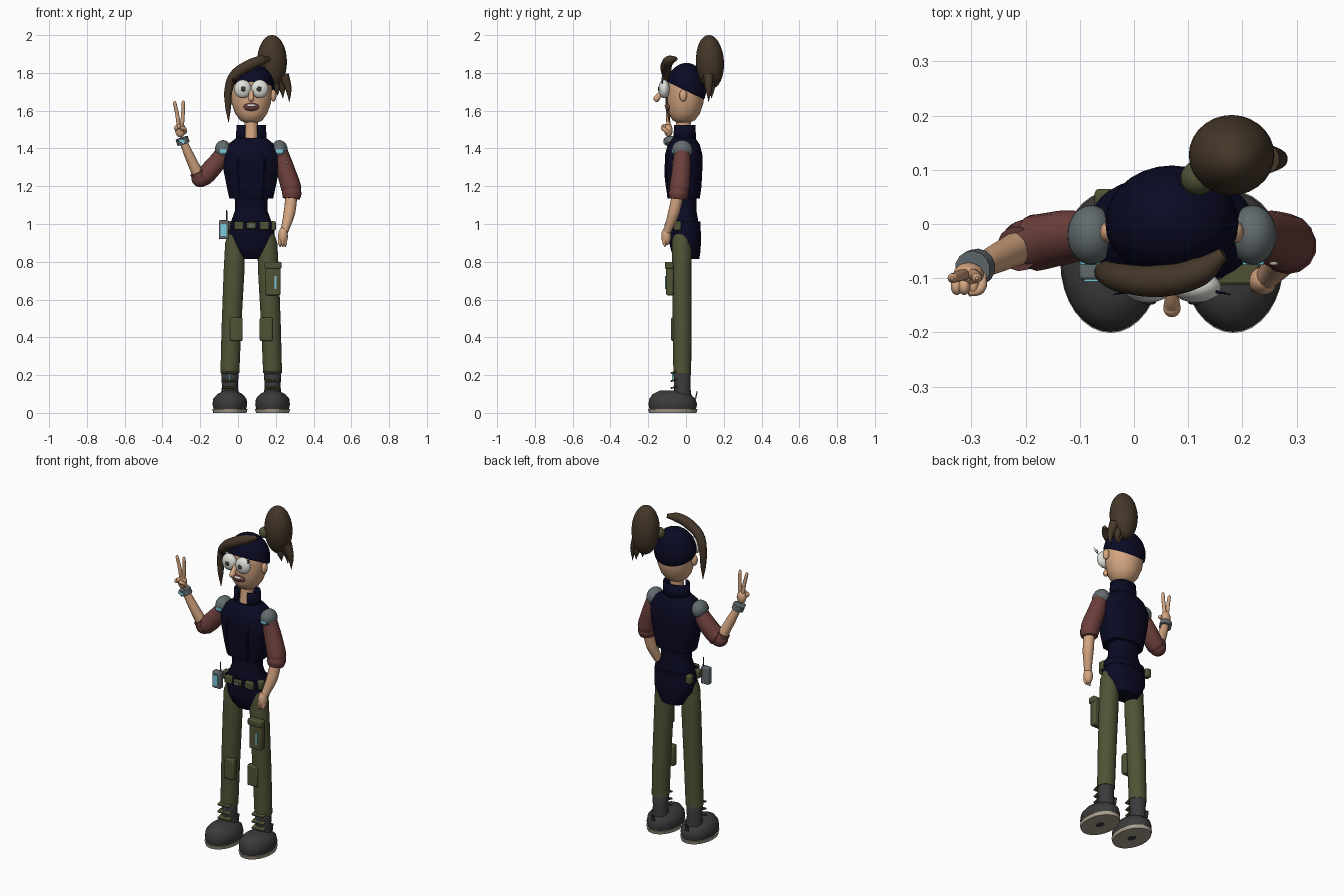
import bpy, bmesh
from math import sin, cos, pi, radians
from mathutils import Matrix, Vector, Euler

if "Cube" in bpy.data.objects:
    bpy.data.objects.remove(bpy.data.objects["Cube"], do_unlink=True)

CX = 0.07  # body centre line
parts = []


def material(name, r, g, b):
    m = bpy.data.materials.new(name)
    m.use_nodes = True
    m.diffuse_color = (r, g, b, 1)
    m.node_tree.nodes["Principled BSDF"].inputs["Base Color"].default_value = (r, g, b, 1)
    return m


navy = material("navy cloth", .003, .003, .017)
olive = material("olive cloth", .08, .085, .036)
rust = material("rust cloth", .15, .05, .045)
skin = material("skin", .66, .38, .22)
brown = material("brown hair", .06, .038, .022)
charcoal = material("charcoal", .043, .043, .045)
grey = material("steel grey", .12, .145, .155)
cyan = material("cyan light", .2, .6, .72)
white = material("eye white", .75, .75, .7)
beige = material("beige rubber", .4, .35, .27)


def add(name, mesh, mat):
    mesh.materials.clear()
    mesh.materials.append(mat)
    ob = bpy.data.objects.new(name, mesh)
    bpy.context.collection.objects.link(ob)
    parts.append(ob)
    return ob


def from_bmesh(name, bm, mat):
    bmesh.ops.recalc_face_normals(bm, faces=bm.faces)
    mesh = bpy.data.meshes.new(name)
    bm.to_mesh(mesh)
    bm.free()
    return add(name, mesh, mat)


def ball(name, loc, radii, mat, rot=(0, 0, 0), cut=None):
    bm = bmesh.new()
    m = Matrix.LocRotScale(Vector(loc), Euler(rot), Vector(radii))
    bmesh.ops.create_uvsphere(bm, u_segments=28, v_segments=16, radius=1, matrix=m)
    if cut:
        bmesh.ops.bisect_plane(bm, geom=bm.verts[:] + bm.edges[:] + bm.faces[:],
                               plane_co=cut[0], plane_no=cut[1], clear_outer=True)
    return from_bmesh(name, bm, mat)


def box(name, loc, size, mat, bevel=0.0, rot=(0, 0, 0)):
    bm = bmesh.new()
    m = Matrix.LocRotScale(Vector(loc), Euler(rot), Vector(size))
    bmesh.ops.create_cube(bm, size=1, matrix=m)
    ob = from_bmesh(name, bm, mat)
    if bevel:
        mod = ob.modifiers.new("Bevel", "BEVEL")
        mod.width, mod.segments = bevel, 2
    return ob


def loft(name, rings, mat, power=1.0, gap=0, n=32):
    """Stack horizontal ellipses (x, y, z, rx, ry); gap opens the front."""
    bm = bmesh.new()
    rows = []
    for x, y, z, rx, ry in rings:
        row = []
        for i in range(n):
            a = -pi / 2 + (gap + (2 * pi - 2 * gap) * i / (n - 1) if gap else 2 * pi * i / n)
            c, s = cos(a), sin(a)
            px = abs(c) ** power * (1 if c > 0 else -1)
            py = abs(s) ** power * (1 if s > 0 else -1)
            row.append(bm.verts.new((x + rx * px, y + ry * py, z)))
        rows.append(row)
    for lo, hi in zip(rows, rows[1:]):
        for i in range(n - 1 if gap else n):
            j = (i + 1) % n
            bm.faces.new((lo[i], lo[j], hi[j], hi[i]))
    if not gap:
        bm.faces.new(rows[0])
        bm.faces.new(rows[-1])
    return from_bmesh(name, bm, mat)


def tube(name, points, mat):
    """Tapered round tube through (x, y, z, radius) points."""
    cu = bpy.data.curves.new(name, "CURVE")
    cu.dimensions, cu.bevel_depth, cu.bevel_resolution = "3D", 1, 5
    cu.resolution_u, cu.use_fill_caps = 8, True
    sp = cu.splines.new("BEZIER")
    sp.bezier_points.add(len(points) - 1)
    for bp, (x, y, z, r) in zip(sp.bezier_points, points):
        bp.co, bp.radius = (x, y, z), r
        bp.handle_left_type = bp.handle_right_type = "AUTO"
    tmp = bpy.data.objects.new(name + "_path", cu)
    bpy.context.collection.objects.link(tmp)
    deps = bpy.context.evaluated_depsgraph_get()
    mesh = bpy.data.meshes.new_from_object(tmp.evaluated_get(deps))
    bpy.data.objects.remove(tmp, do_unlink=True)
    return add(name, mesh, mat)


# Legs and boots
for side, s in (("right", -1), ("left", 1)):
    fx = CX + s * .113
    loft(side + "_trouser_leg", [(fx, -.02, .21, .05, .047), (fx - s * .008, -.02, .45, .052, .05),
         (fx - s * .022, -.022, .75, .055, .052), (fx - s * .028, -.022, .9, .053, .052),
         (fx - s * .035, -.02, .96, .04, .045)], olive)
    loft(side + "_boot_shaft", [(fx, -.018, .08, .05, .048), (fx, -.02, .14, .042, .043),
         (fx, -.02, .225, .047, .046), (fx, -.02, .23, .043, .043)], charcoal)
    loft(side + "_boot_foot", [(fx, -.07, .015, .085, .122), (fx, -.07, .045, .092, .129),
         (fx, -.072, .075, .088, .122), (fx, -.078, .1, .066, .098), (fx, -.085, .118, .03, .055)], charcoal)
    loft(side + "_sole", [(fx, -.07, 0, .088, .126), (fx, -.07, .02, .093, .131)], beige)
    loft(side + "_sole_plug", [(fx, -.07, -.001, .02, .028), (fx, -.07, .004, .02, .028)], charcoal)
    box(side + "_heel_tab", (fx, .055, .095), (.02, .006, .04), charcoal, rot=(-.2, 0, 0))
    for z in (.135, .172, .215):
        box(side + "_boot_strap", (fx, -.064, z), (.078, .036, .009), olive, .003, (.25, 0, 0))
    box(side + "_boot_light", (fx, -.069, .192), (.007, .008, .04), cyan)
    kx = fx - s * .034
    box(side + "_knee_pad", (kx, -.062, .443), (.068, .035, .125), olive, .008)

# Thigh pocket
box("thigh_pocket", (.185, -.085, .71), (.08, .04, .175), olive, .008)
box("thigh_pocket_flap", (.185, -.09, .782), (.09, .044, .036), olive, .006)
box("thigh_pocket_light", (.198, -.107, .69), (.009, .006, .068), cyan)

# Bodysuit, vest and collar
loft("bodysuit", [(CX, .01, .815, .07, .06), (CX, 0, .85, .095, .076), (CX, -.005, .9, .125, .084),
     (CX, -.005, .96, .124, .084), (CX, -.01, 1.0, .112, .078), (CX, -.01, 1.07, .086, .065),
     (CX, -.01, 1.12, .085, .065), (CX, -.01, 1.18, .1, .07)], navy, .8)
loft("vest", [(CX, -.012, 1.135, .116, .085), (CX, -.012, 1.2, .13, .094), (CX, -.012, 1.3, .15, .099),
     (CX, -.012, 1.37, .152, .098), (CX, -.012, 1.42, .125, .085), (CX, -.01, 1.455, .08, .06)], navy, .8)
for s in (-1, 1):
    tube("vest_seam", [(CX + s * .068, -.09, 1.4, .005), (CX + s * .07, -.109, 1.3, .005),
                       (CX + s * .063, -.094, 1.14, .005)], navy)
collar = loft("collar", [(CX, -.01, 1.435, .082, .064), (CX, -.01, 1.525, .078, .06)], navy, gap=radians(27))
mod = collar.modifiers.new("Thickness", "SOLIDIFY")
mod.thickness = .012

# Belt, pouches and radio
loft("belt", [(CX, -.01, .972, .126, .088), (CX, -.01, 1.012, .124, .087)], navy, .8)
box("belt_buckle", (CX, -.1, .992), (.05, .02, .035), olive, .005)
box("buckle_plate", (CX, -.112, .992), (.026, .006, .018), grey)
for x in (.005, .14):
    box("belt_pouch", (x, -.09, .992), (.05, .025, .045), olive, .006)
for x, y in ((-.05, -.04), (.183, -.045), (-.055, .045)):
    box("hip_pouch", (x, y, .99), (.035, .04, .05), olive, .008)
box("radio", (-.075, -.085, .97), (.052, .035, .1), grey, .006)
box("radio_screen", (-.077, -.103, .968), (.03, .006, .062), cyan)
tube("radio_antenna", [(-.06, -.08, 1.01, .004), (-.06, -.08, 1.075, .003)], charcoal)

# Head and face
loft("neck", [(CX, -.02, 1.425, .038, .045), (CX, -.015, 1.5, .036, .038), (CX, -.01, 1.6, .038, .04)], skin)
loft("head", [(CX, -.015, 1.535, .03, .03), (CX, -.012, 1.55, .06, .06), (CX, -.008, 1.585, .085, .082),
     (CX, -.003, 1.64, .104, .095), (CX, 0, 1.7, .112, .099), (CX, 0, 1.76, .108, .095),
     (CX, 0, 1.81, .08, .07), (CX, 0, 1.84, .03, .03)], skin)
ball("hair_cap", (CX, .002, 1.72), (.123, .106, .133), navy,
     cut=((CX, 0, 1.705), (0, -.48, -1)))
for s in (-1, 1):
    ball("ear", (CX + s * .117, -.015, 1.68), (.016, .02, .032), skin)
    ball("eye", (CX + s * .045, -.116, 1.715), (.046, .029, .049), white)
    ball("pupil", (CX + s * .042, -.144, 1.715), (.013, .005, .013), charcoal)
    for k in (0, 1):
        tube("eyelash", [(CX + s * .082, -.125, 1.745 + k * .012, .003),
                         (CX + s * .108, -.13, 1.765 + k * .014, .001)], navy)
tube("nose_bridge", [(CX, -.1, 1.715, .011), (CX, -.135, 1.69, .013), (CX, -.154, 1.665, .016)], skin)
ball("nose_tip", (CX, -.155, 1.664), (.016, .017, .018), skin)
ball("mouth", (CX, -.094, 1.62), (.042, .016, .021), rust)
ball("teeth", (CX, -.104, 1.627), (.028, .009, .007), white)

# Hair
tube("swept_fringe", [(.165, -.055, 1.875, .012), (.12, -.088, 1.865, .027), (.05, -.105, 1.835, .03),
     (-.02, -.1, 1.785, .027), (-.05, -.09, 1.71, .022), (-.052, -.09, 1.62, .016),
     (-.05, -.09, 1.54, .002)], brown)
ball("hair_tie", (.118, .085, 1.84), (.032, .032, .032), olive)
ball("ponytail", (.18, .127, 1.858), (.079, .074, .143), brown, (.06, 0, 0))
for x, y, z in ((.21, .115, 1.68), (.238, .135, 1.665), (.272, .12, 1.645)):
    tube("ponytail_tip", [(x - .03, .12, 1.79, .028), (x - .006, y, 1.72, .018), (x, y, z, .001)], brown)

# Shoulders
for s in (-1, 1):
    ball("shoulder_pad", (CX + s * .149, -.02, 1.392), (.044, .055, .052), grey)
    box("shoulder_light", (CX + s * .15, -.07, 1.385), (.04, .012, .02), cyan, .003)

# Left arm, hanging
tube("left_sleeve", [(.215, -.02, 1.4, .042), (.25, -.025, 1.29, .05), (.281, -.035, 1.19, .054),
                     (.284, -.037, 1.16, .046)], rust)
tube("left_cuff", [(.281, -.036, 1.185, .05), (.284, -.04, 1.16, .053), (.282, -.042, 1.135, .046)], rust)
ball("left_sleeve_badge", (.258, -.073, 1.325), (.008, .004, .006), beige)
tube("left_forearm", [(.284, -.04, 1.17, .032), (.272, -.065, 1.06, .031), (.245, -.1, .96, .021)], skin)
ball("left_hand", (.238, -.105, .935), (.026, .026, .048), skin)
for i in range(3):
    tube("left_finger", [(.224 + i * .014, -.11, .93, .01), (.222 + i * .014, -.115, .9, .01),
                         (.224 + i * .013, -.11, .88, .004)], skin)

# Right arm, raised
tube("right_sleeve", [(-.07, -.02, 1.385, .042), (-.13, -.025, 1.305, .05), (-.185, -.035, 1.25, .052),
                      (-.21, -.037, 1.238, .036)], rust)
ball("right_elbow", (-.198, -.037, 1.24), (.048, .045, .045), rust)
tube("right_cuff", [(-.195, -.037, 1.24, .046), (-.215, -.046, 1.278, .042)], rust)
tube("right_forearm", [(-.205, -.04, 1.25, .032), (-.25, -.062, 1.345, .027), (-.296, -.084, 1.45, .02)], skin)
tube("bracelet", [(-.288, -.079, 1.425, .034), (-.298, -.083, 1.455, .034)], grey)
box("bracelet_light", (-.297, -.116, 1.438), (.034, .008, .016), cyan, rot=(0, .3, 0))
ball("right_palm", (-.305, -.093, 1.497), (.028, .022, .038), skin)
tube("index_finger", [(-.297, -.093, 1.52, .011), (-.291, -.096, 1.59, .01), (-.29, -.1, 1.645, .009),
                      (-.29, -.1, 1.655, .003)], skin)
tube("middle_finger", [(-.313, -.093, 1.52, .011), (-.324, -.096, 1.59, .01), (-.335, -.1, 1.642, .009),
                       (-.336, -.1, 1.652, .003)], skin)
for x, z in ((-.327, 1.508), (-.313, 1.516), (-.297, 1.505)):
    ball("curled_finger", (x, -.115, z), (.011, .016, .014), skin)
tube("right_thumb", [(-.282, -.095, 1.485, .011), (-.285, -.12, 1.505, .01), (-.305, -.128, 1.51, .006)], skin)

# Smooth shading with sharp edges kept
bpy.ops.object.select_all(action="DESELECT")
for ob in parts:
    ob.select_set(True)
bpy.context.view_layer.objects.active = parts[0]
bpy.ops.object.shade_smooth_by_angle(angle=radians(40))
